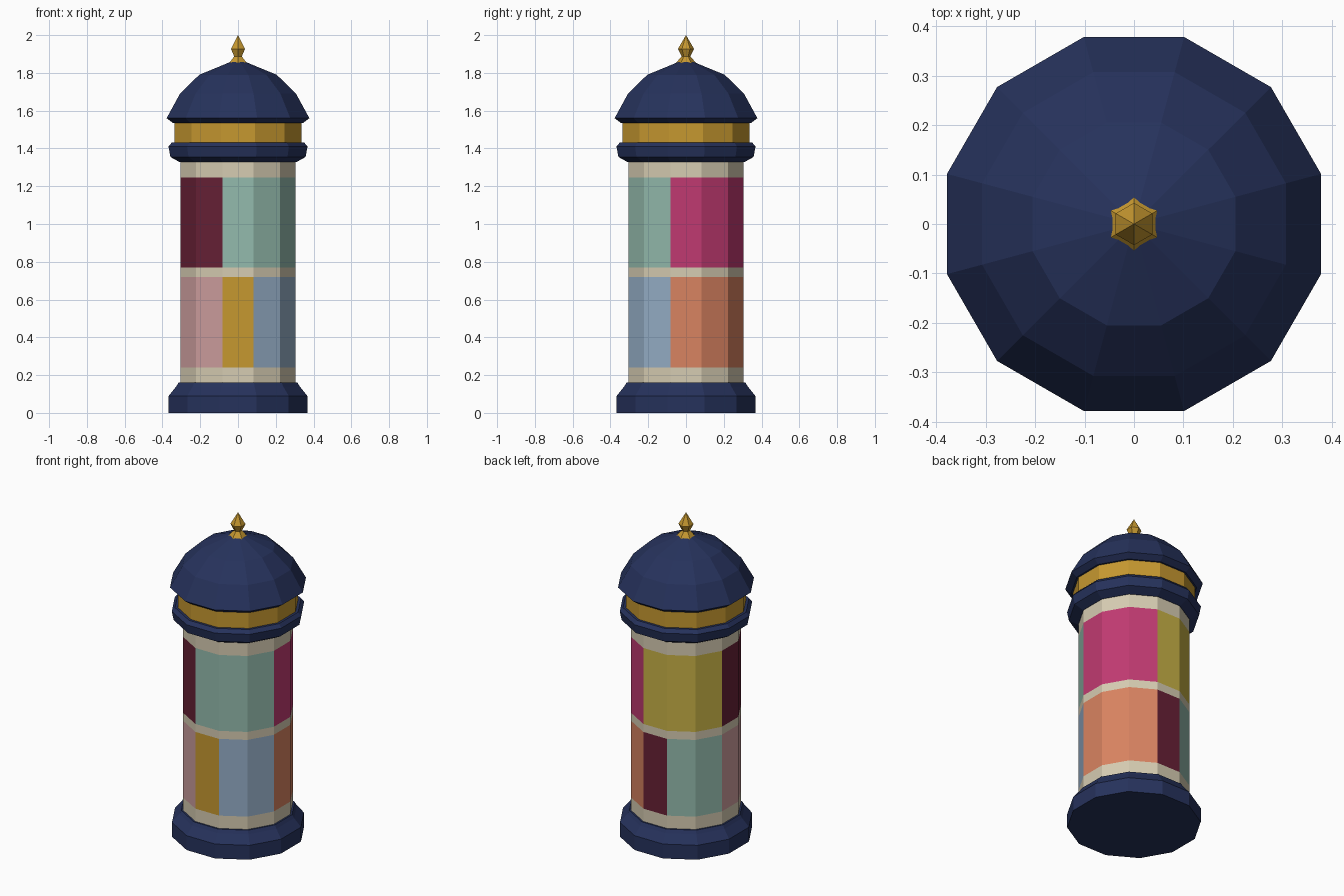
import bpy, bmesh, math

if "Cube" in bpy.data.objects:
    bpy.data.objects.remove(bpy.data.objects["Cube"])

def lin(c):
    c /= 255
    return c / 12.92 if c <= 0.04045 else ((c + 0.055) / 1.055) ** 2.4

def mat(name, r, g, b):
    m = bpy.data.materials.new(name)
    m.diffuse_color = (lin(r), lin(g), lin(b), 1)
    m.use_nodes = True
    m.node_tree.nodes["Principled BSDF"].inputs["Base Color"].default_value = m.diffuse_color
    return m

navy = mat("navy", 38, 50, 92)
gold = mat("gold", 198, 152, 48)
cream = mat("cream", 214, 204, 178)
maroon = mat("maroon", 104, 33, 54)
sage = mat("sage", 148, 187, 173)
magenta = mat("magenta", 192, 58, 113)
yellow = mat("yellow", 200, 178, 70)
pink = mat("pink", 207, 159, 159)
blue = mat("pale blue", 150, 175, 200)
orange = mat("orange", 217, 131, 97)

def lathe(name, profile, mats, sides=12, start=15, rule=None):
    """Spin (flat-to-flat half width, z) points into a closed faceted solid."""
    bm = bmesh.new()
    k = 1 / math.cos(math.pi / sides)
    rings = []
    for r, z in profile:
        if r == 0:
            rings.append([bm.verts.new((0, 0, z))] * sides)
            continue
        angles = [math.radians(start) + 2 * math.pi * i / sides for i in range(sides)]
        rings.append([bm.verts.new((r * k * math.cos(a), r * k * math.sin(a), z)) for a in angles])
    for lo, hi in zip(rings, rings[1:]):
        for i in range(sides):
            j = (i + 1) % sides
            f = bm.faces.new(list(dict.fromkeys((lo[i], lo[j], hi[j], hi[i]))))
            if rule:
                c = f.calc_center_median()
                f.material_index = mats.index(rule(math.degrees(math.atan2(c.y, c.x)) % 360, c.z))
    bm.faces.new(rings[0][::-1])
    if profile[-1][0] > 0:
        bm.faces.new(rings[-1])
    bmesh.ops.recalc_face_normals(bm, faces=bm.faces)
    me = bpy.data.meshes.new(name)
    bm.to_mesh(me)
    bm.free()
    for m in mats:
        me.materials.append(m)
    ob = bpy.data.objects.new(name, me)
    bpy.context.collection.objects.link(ob)
    return ob

# Posters: (end angle, colour), counter-clockwise from 345 degrees
upper = [(75, magenta), (165, yellow), (255, maroon), (345, sage), (361, magenta)]
lower = [(75, orange), (105, maroon), (165, sage), (255, pink), (285, gold), (345, blue), (361, orange)]

def poster(angle, z):
    if 0.24 < z < 0.72:
        row = lower
    elif 0.77 < z < 1.245:
        row = upper
    else:
        return cream
    return next(m for end, m in row if angle < end)

# Base plinth
lathe("base", [(0.367, 0), (0.367, 0.09), (0.327, 0.14), (0.315, 0.16)], [navy])
# Column with two rows of posters
lathe("column", [(0.305, z) for z in (0.15, 0.24, 0.72, 0.77, 1.245, 1.34)],
      [cream, maroon, sage, magenta, yellow, pink, blue, orange, gold], rule=poster)
# Collar moulding
lathe("collar", [(0.31, 1.328), (0.358, 1.355), (0.368, 1.41), (0.35, 1.432)], [navy])
# Gold frieze under the roof
lathe("frieze", [(0.335, 1.425), (0.335, 1.54)], [gold])
# Domed roof
lathe("dome", [(0.345, 1.535), (0.378, 1.56), (0.307, 1.69), (0.205, 1.79), (0.04, 1.858)], [navy])
# Finial
lathe("finial", [(0.047, 1.852), (0.02, 1.887), (0.037, 1.927), (0, 2.0)], [gold], sides=6, start=30)
